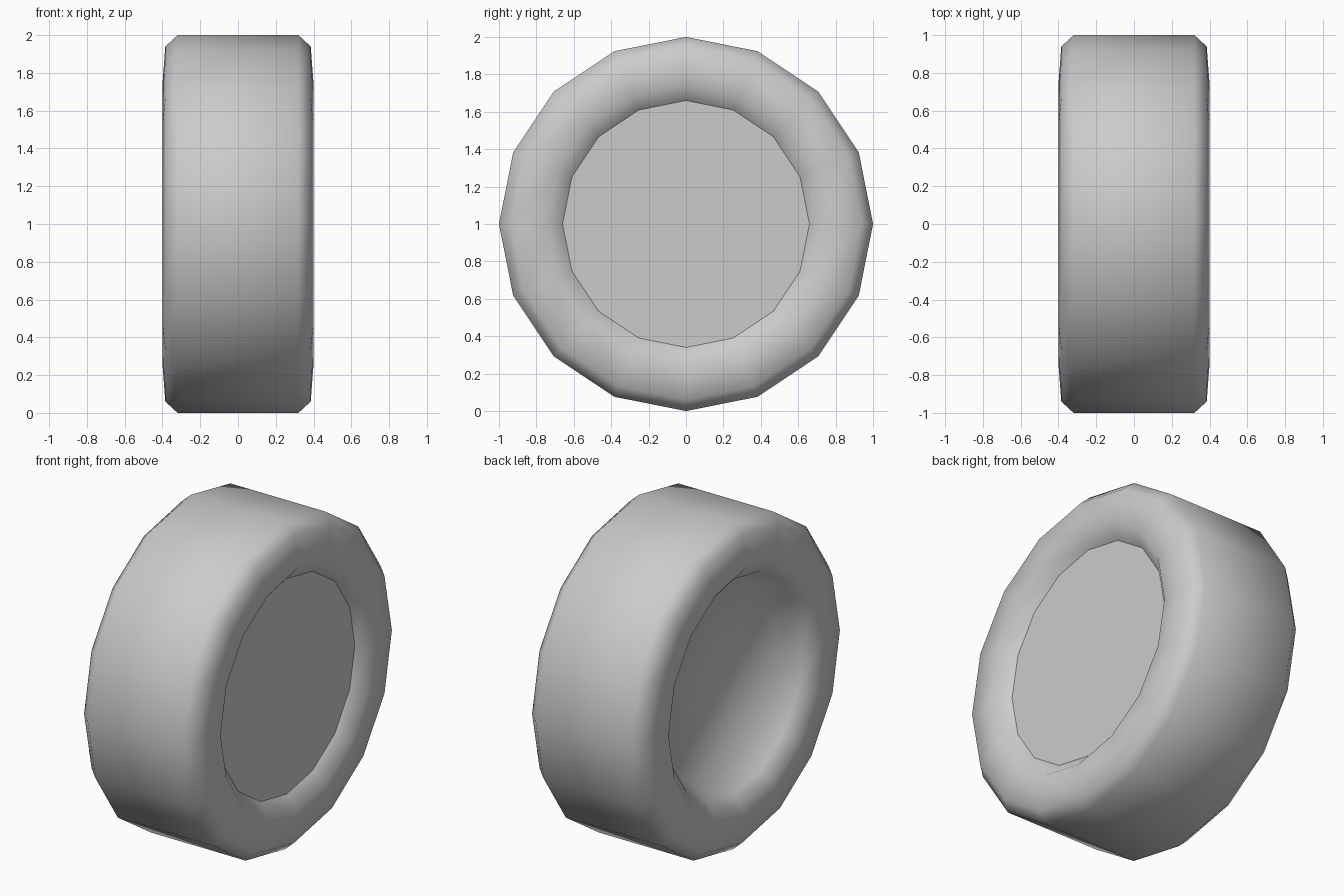
import bpy, bmesh, math

if "Cube" in bpy.data.objects:
    bpy.data.objects.remove(bpy.data.objects["Cube"])

SIDES = 16
# Half cross-section as (x, radius), from tread to hub edge
HALF = [(0.32, 1.0), (0.385, 0.94), (0.40, 0.74), (0.33, 0.66)]
# Inner side continues into a deeper dish
DISH = [(-0.20, 0.58)]
PROFILE = DISH + [(-x, r) for x, r in reversed(HALF)] + HALF

bm = bmesh.new()


def ring(x, r):
    return [bm.verts.new((x, r * math.sin(2 * math.pi * i / SIDES),
                          1 + r * math.cos(2 * math.pi * i / SIDES)))
            for i in range(SIDES)]


# Tyre: rings joined along the profile
rings = [ring(x, r) for x, r in PROFILE]
for a, b in zip(rings, rings[1:]):
    for i in range(SIDES):
        j = (i + 1) % SIDES
        bm.faces.new((a[i], a[j], b[j], b[i]))

# Hub discs: one blends softly into the dish, the other has a crisp edge
bm.faces.new(rings[0])
outer_disc = bm.faces.new(rings[-1])
bmesh.ops.recalc_face_normals(bm, faces=bm.faces)
for f in bm.faces:
    f.smooth = True
outer_disc.smooth = False
for e in outer_disc.edges:
    e.smooth = False

mesh = bpy.data.meshes.new("wheel")
bm.to_mesh(mesh)
bm.free()
bpy.context.collection.objects.link(bpy.data.objects.new("wheel", mesh))
